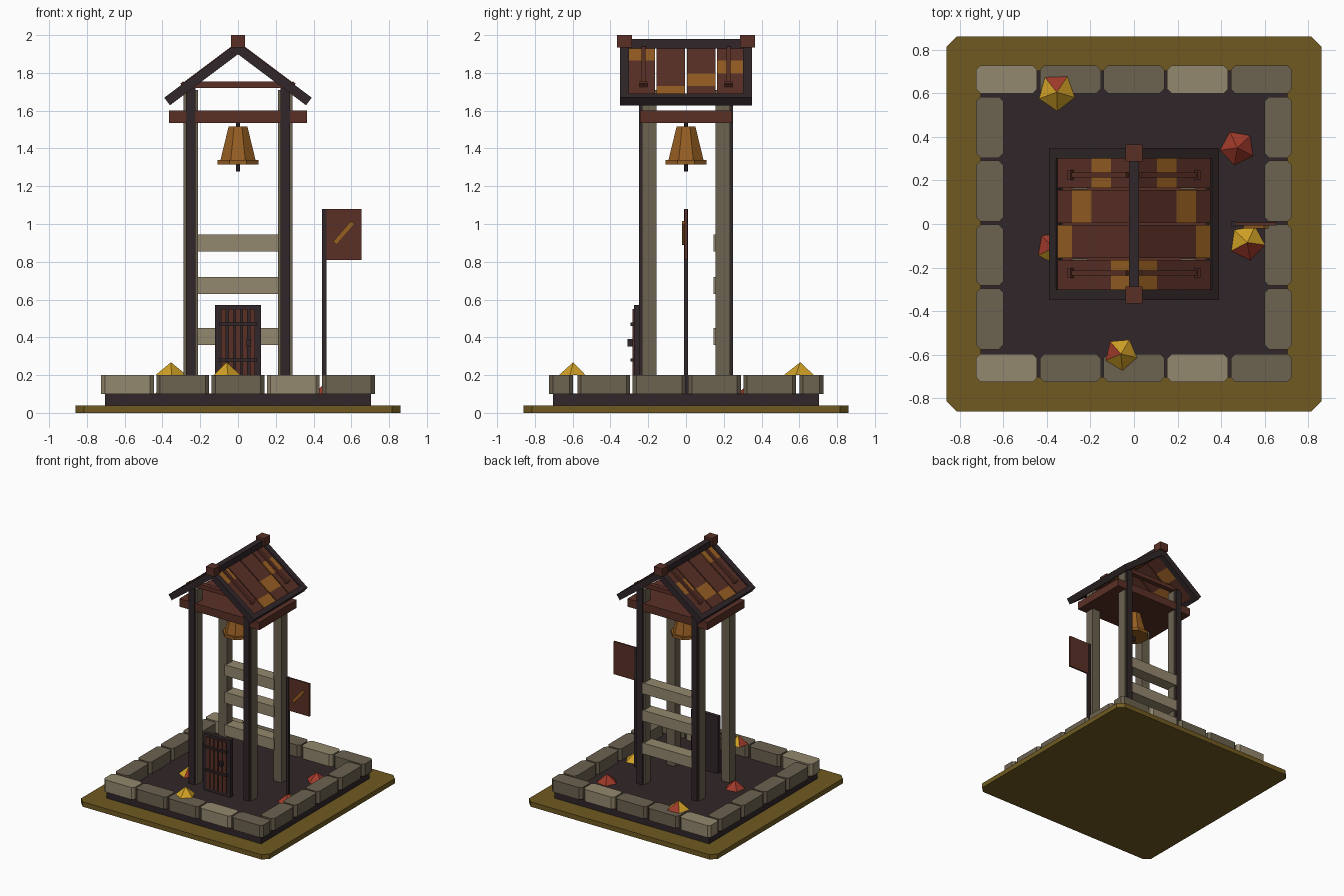
import bpy, math
from mathutils import Matrix, Vector

if "Cube" in bpy.data.objects:
    bpy.data.objects.remove(bpy.data.objects["Cube"])


def material(name, r, g, b):
    def lin(c):
        c /= 255
        return c / 12.92 if c <= 0.04045 else ((c + 0.055) / 1.055) ** 2.4
    m = bpy.data.materials.new(name)
    m.diffuse_color = (lin(r), lin(g), lin(b), 1)
    m.use_nodes = True
    m.node_tree.nodes["Principled BSDF"].inputs["Base Color"].default_value = m.diffuse_color
    return m


OLIVE = material("olive ground", 112, 90, 33)
DARK = material("charcoal wood", 48, 38, 40)
STONE = material("grey brown stone", 108, 98, 80)
PALE = material("pale stone", 148, 136, 110)
BROWN = material("red brown wood", 90, 48, 38)
OCHRE = material("ochre", 150, 94, 34)
YELLOW = material("yellow leaf", 210, 162, 38)
RED = material("red leaf", 160, 58, 42)


def mesh(name, verts, faces, *mats):
    me = bpy.data.meshes.new(name)
    me.from_pydata(verts, [], faces)
    ob = bpy.data.objects.new(name, me)
    bpy.context.collection.objects.link(ob)
    for m in mats:
        me.materials.append(m)
    return ob


def loft(name, rings, mat):
    """Skin a stack of equal-length rings and cap both ends."""
    n = len(rings[0])
    faces = [tuple(range(n))[::-1], tuple(range(n * (len(rings) - 1), n * len(rings)))]
    for k in range(len(rings) - 1):
        for i in range(n):
            j = (i + 1) % n
            faces.append((k * n + i, k * n + j, k * n + n + j, k * n + n + i))
    return mesh(name, [p for r in rings for p in r], faces, mat)


def box(name, x, y, z, mat, chamfer=0):
    """Box from (min, max) ranges, with optional chamfered upright edges."""
    c = chamfer
    if c:
        plan = [(x[0] + c, y[0]), (x[1] - c, y[0]), (x[1], y[0] + c), (x[1], y[1] - c),
                (x[1] - c, y[1]), (x[0] + c, y[1]), (x[0], y[1] - c), (x[0], y[0] + c)]
    else:
        plan = [(x[0], y[0]), (x[1], y[0]), (x[1], y[1]), (x[0], y[1])]
    return loft(name, [[(px, py, h) for px, py in plan] for h in z], mat)


SLOPE = math.atan(0.75)


def slope_box(name, side, d, y, h, mat, apex=1.925):
    """Box lying on a roof slope: d runs down the slope, h is along its normal."""
    ob = box(name, d if side > 0 else (-d[1], -d[0]), y, h, mat)
    ob.data.transform(Matrix.Translation((0, 0, apex)) @ Matrix.Rotation(side * SLOPE, 4, 'Y'))
    return ob


def turned(name, profile, n, mat):
    """Faceted body with a flat side to the front; profile of (apothem, z)."""
    rings = []
    for r, z in profile:
        R = r / math.cos(math.pi / n)
        rings.append([(R * math.cos((i + .5) * math.tau / n),
                       R * math.sin((i + .5) * math.tau / n), z) for i in range(n)])
    return loft(name, rings, mat)


# Ground, floor and stone border
box("ground", (-.86, .86), (-.86, .86), (0, .04), OLIVE, .045)
box("floor", (-.705, .705), (-.705, .705), (.04, .102), DARK)
for i in range(5):
    cx = (i - 2) * .2925
    for y, row in (((-.725, -.597), "front"), ((.60, .728), "back")):
        box(f"{row}_stone", (cx - .14, cx + .14), y, (.10, .20),
            PALE if i in (0, 3) else STONE, .02)
for i in range(4):
    cy = (i - 1.5) * .293 + .004
    for s in (-1, 1):
        box("side_stone", (s * .6625 - .0625, s * .6625 + .0625),
            (cy - .14, cy + .14), (.10, .20), STONE, .02)

# Posts with dark outer boards
for sx in (-1, 1):
    for sy in (-1, 1):
        cx, cy, py = sx * .25, sy * .195, sy * .24
        box("post", (cx - .0375, cx + .0375), (cy - .0375, cy + .0375), (.10, 1.71), STONE)
        box("post_board", (cx - .026, cx + .026), (py - .008, py + .008), (.10, 1.72), DARK)

# Rear rails, ceiling slab and gable ties
for z in (.36, .63, .855):
    box("rear_rail", (-.225, .225), (.145, .246), (z, z + .09), PALE)
box("ceiling_slab", (-.365, .365), (-.243, .243), (1.535, 1.60), BROWN)
for s in (-1, 1):
    box("gable_tie", (-.24, .24), (s * .2 - .02, s * .2 + .02), (1.72, 1.755), BROWN)

# Roof
for side in (-1, 1):
    for s in (-1, 1):
        slope_box("rafter", side, (0, .469), (s * .325 - .024, s * .325 + .024),
                  (-.025, .025), DARK, 1.93)
        slope_box("roof_batten", side, (.02, .355), (s * .225 - .011, s * .225 + .011),
                  (.01, .033), BROWN)
        slope_box("batten_end", side, (.335, .352), (s * .225 - .022, s * .225 + .022),
                  (.01, .038), BROWN)
    slope_box("eave_beam", side, (.43, .469), (-.345, .345), (-.025, .025), DARK, 1.93)
    for i in range(4):
        cy = (i - 1.5) * .16
        for j in range(4):
            d = .008 + j * .1125
            slope_box("roof_tile", side, (d, d + .1125), (cy - .0755, cy + .0755),
                      (-.015, .015), OCHRE if (i + j) % 4 == 0 else BROWN)
box("ridge_beam", (-.024, .024), (-.345, .345), (1.93, 1.98), DARK)
for s in (-1, 1):
    box("ridge_cap", (-.038, .038), (s * .326 - .04, s * .326 + .04), (1.935, 2.0), BROWN)

# Bell
turned("bell", [(.05, 1.515), (.093, 1.338), (.108, 1.338), (.108, 1.315)][::-1], 8, OCHRE)
turned("bell_hanger", [(.01, 1.51), (.01, 1.54)], 6, DARK)
turned("clapper", [(.01, 1.278), (.01, 1.33)], 6, DARK)

# Door
box("door_frame", (-.123, .123), (-.275, -.24), (.10, .57), DARK)
for i in range(5):
    cx = (i - 2) * .038
    box("door_slat", (cx - .013, cx + .013), (-.283, -.27), (.13, .55), BROWN)
for z in (.28, .47):
    box("door_strap", (-.1, .1), (-.294, -.27), (z - .009, z + .009), DARK)
box("door_handle", (.044, .068), (-.31, -.27), (.352, .392), DARK)

# Sign flag
box("flag_pole", (.445, .468), (-.011, .011), (.10, 1.08), DARK)
box("flag", (.466, .655), (-.007, .007), (.81, 1.08), BROWN)
mark = box("flag_stripe", (-.072, .072), (-.02, -.006), (-.013, .013), OCHRE)
mark.data.transform(Matrix.Translation((.56, 0, .953)) @ Matrix.Rotation(-math.radians(49), 4, 'Y'))

# Leaf piles: x, y, base height, radius, start angle, red sides
for x, y, z, r, a, reds in ((-.355, .605, .20, .087, -16, (1,)),
                            (.475, .35, .10, .083, -28, (0, 1, 2, 3, 4)),
                            (.52, -.085, .10, .085, -8, (3, 4)),
                            (-.06, -.597, .20, .076, -13, (2,)),
                            (-.37, -.11, .10, .08, -10, (0, 1, 2, 4))):
    ring = [(x + r * math.cos(math.radians(a + 72 * i)),
             y + r * math.sin(math.radians(a + 72 * i)), z) for i in range(5)]
    pile = mesh("leaf_pile", ring + [(x, y, z + .068)],
                [(i, (i + 1) % 5, 5) for i in range(5)] + [(4, 3, 2, 1, 0)], YELLOW, RED)
    for i in reds:
        pile.data.polygons[i].material_index = 1
